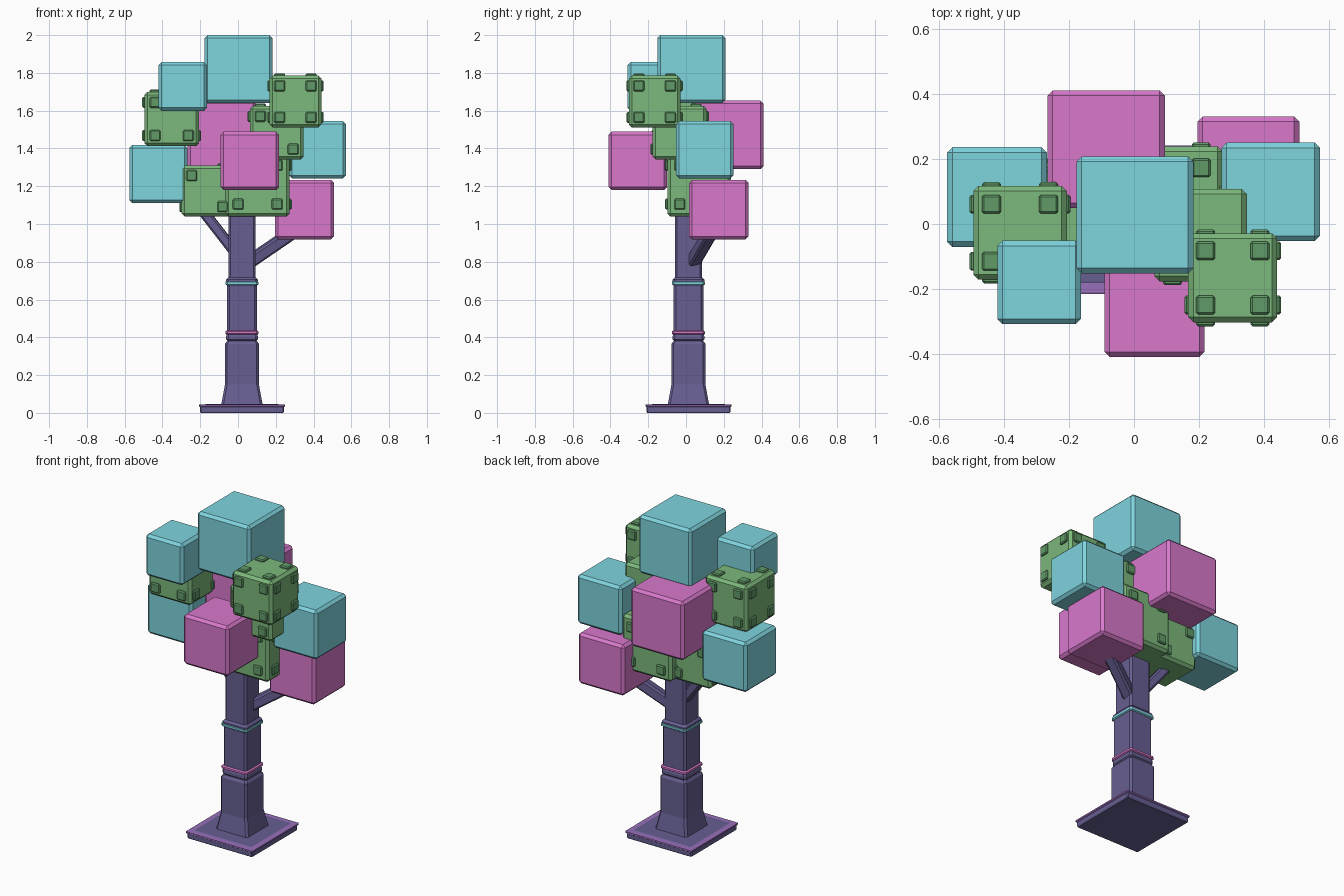
import bpy, bmesh
from mathutils import Vector, Matrix

if "Cube" in bpy.data.objects:
    bpy.data.objects.remove(bpy.data.objects["Cube"])


def material(name, rgb):
    m = bpy.data.materials.new(name)
    m.diffuse_color = (*rgb, 1)
    m.use_nodes = True
    m.node_tree.nodes["Principled BSDF"].inputs["Base Color"].default_value = m.diffuse_color
    return m


CYAN = material("cyan", (0.21, 0.66, 0.73))
PINK = material("pink", (0.69, 0.19, 0.60))
GREEN = material("green", (0.20, 0.48, 0.20))
DARK_GREEN = material("dark_green", (0.12, 0.33, 0.14))
BARK = material("bark", (0.135, 0.115, 0.29))
VIOLET = material("violet", (0.32, 0.16, 0.50))
CX, CY = 0.021, 0.013  # trunk axis


def finish(name, bm, mat, bevel=0.0):
    if bevel:
        bmesh.ops.bevel(bm, geom=bm.edges[:], offset=bevel, segments=1,
                        profile=0.5, affect='EDGES')
    bmesh.ops.recalc_face_normals(bm, faces=bm.faces[:])
    me = bpy.data.meshes.new(name)
    bm.to_mesh(me)
    bm.free()
    me.materials.append(mat)
    ob = bpy.data.objects.new(name, me)
    bpy.context.collection.objects.link(ob)
    return ob


def box(name, center, size, mat, bevel, rot=None):
    bm = bmesh.new()
    m = Matrix.Translation(center) @ (rot or Matrix()) @ Matrix.Diagonal((*size, 1))
    bmesh.ops.create_cube(bm, size=1, matrix=m)
    return finish(name, bm, mat, bevel)


def square_loft(name, profile, mat, cut=0.012):
    """Stack chamfered squares given as (half width, z)."""
    bm = bmesh.new()
    rings = []
    for h, z in profile:
        c = h - cut
        pts = [(h, -c), (h, c), (c, h), (-c, h), (-h, c), (-h, -c), (-c, -h), (c, -h)]
        rings.append([bm.verts.new((CX + x, CY + y, z)) for x, y in pts])
    for a, b in zip(rings, rings[1:]):
        for i in range(8):
            j = (i + 1) % 8
            bm.faces.new((a[i], a[j], b[j], b[i]))
    bm.faces.new(rings[0][::-1])
    bm.faces.new(rings[-1])
    return finish(name, bm, mat)


def studded_block(name, center, size, full):
    """Green leaf block with raised studs near the face corners."""
    c = Vector(center)
    box(name, c, (size,) * 3, GREEN, 0.016)
    spots = [(-1, 1), (1, -1)] + ([(-1, -1), (1, 1)] if full else [])
    sides = [(0, 1), (0, -1), (1, 1), (1, -1), (2, 1)]
    for axis, sign in sides:
        u, v = [a for a in range(3) if a != axis]
        for su, sv in spots:
            p = c.copy()
            p[axis] += sign * size / 2
            p[u] += su * size * 0.305
            p[v] += sv * size * 0.305
            dims = [0.058] * 3
            dims[axis] = 0.024
            box(name + "_stud", p, dims, DARK_GREEN, 0.006)


def branch(name, start, end, width):
    a, b = Vector(start), Vector(end)
    d = b - a
    rot = d.to_track_quat('Z', 'Y').to_matrix().to_4x4()
    box(name, (a + b) / 2, (width, width, d.length), BARK, 0.01, rot)


# Base plate with its violet rim
square_loft("base_plate", [(0.218, 0), (0.222, 0.006), (0.222, 0.034), (0.19, 0.047)], BARK, 0.005)
square_loft("base_rim", [(0.222, 0.03), (0.228, 0.034), (0.228, 0.043), (0.222, 0.045)], VIOLET, 0.005)

# Trunk in three stepped segments, with coloured rings
square_loft("trunk_lower", [(0.111, 0.035), (0.090, 0.15), (0.090, 0.365), (0.080, 0.38)], BARK)
square_loft("trunk_middle", [(0.070, 0.375), (0.084, 0.388), (0.084, 0.405), (0.079, 0.42),
                             (0.079, 0.67), (0.084, 0.69), (0.084, 0.705), (0.070, 0.72)], BARK)
square_loft("trunk_upper", [(0.072, 0.715), (0.072, 1.25)], BARK)
for name, z, mat in (("pink_ring", 0.425, PINK), ("cyan_ring", 0.687, CYAN)):
    square_loft(name, [(0.080, z - 0.011), (0.088, z - 0.006), (0.088, z + 0.006),
                       (0.080, z + 0.011)], mat)

# Branches
branch("left_branch", (0.0, 0.04, 0.83), (-0.21, 0.06, 1.10), 0.055)
branch("right_branch", (0.04, 0.03, 0.785), (0.34, 0.15, 0.99), 0.065)

# Plain leaf blocks
for name, center, size, mat in (
    ("top_leaf", (0.003, 0.028, 1.82), 0.36, CYAN),
    ("upper_left_leaf", (-0.292, -0.18, 1.728), 0.257, CYAN),
    ("left_leaf", (-0.422, 0.083, 1.264), 0.307, CYAN),
    ("right_leaf", (0.421, 0.099, 1.393), 0.303, CYAN),
    ("back_leaf", (-0.086, 0.23, 1.472), 0.362, PINK),
    ("front_leaf", (0.063, -0.255, 1.334), 0.309, PINK),
    ("lower_right_leaf", (0.352, 0.174, 1.076), 0.314, PINK),
):
    box(name, center, (size,) * 3, mat, 0.016)

# Studded green leaf blocks
for name, center, size, full in (
    ("upper_left_bush", (-0.351, -0.027, 1.556), 0.288, True),
    ("upper_right_bush", (0.304, -0.166, 1.648), 0.274, True),
    ("middle_right_bush", (0.205, -0.034, 1.483), 0.285, False),
    ("core_bush", (0.104, 0.07, 1.208), 0.338, True),
    ("lower_left_bush", (-0.163, 0.055, 1.174), 0.270, False),
):
    studded_block(name, center, size, full)
